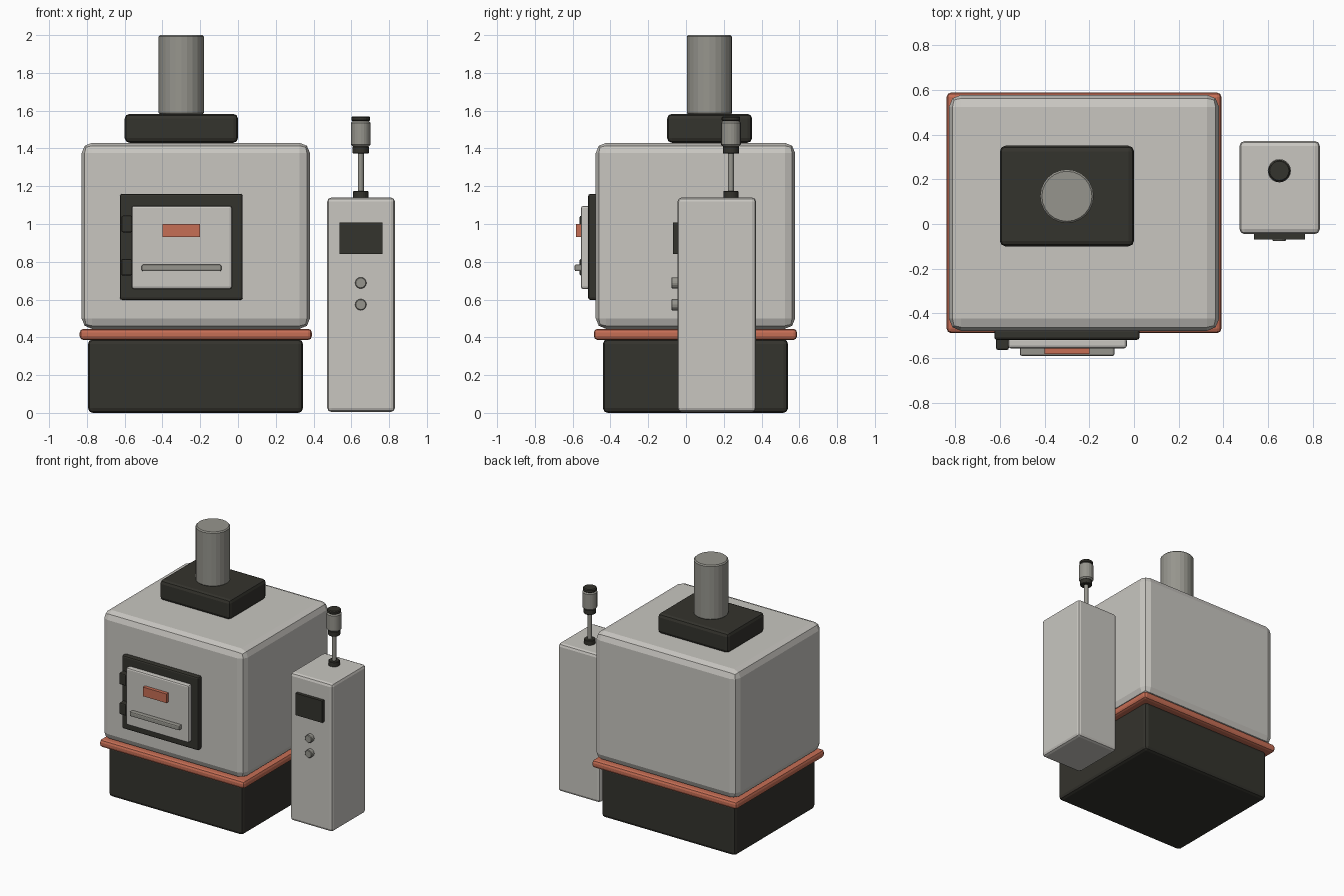
import bpy
import bmesh
from mathutils import Matrix

if "Cube" in bpy.data.objects:
    bpy.data.objects.remove(bpy.data.objects["Cube"])


def material(name, rgb):
    m = bpy.data.materials.new(name)
    m.diffuse_color = (*rgb, 1.0)
    m.use_nodes = True
    m.node_tree.nodes["Principled BSDF"].inputs["Base Color"].default_value = m.diffuse_color
    return m


LIGHT = material("light grey enamel", (0.58, 0.565, 0.53))
DARK = material("charcoal", (0.034, 0.033, 0.026))
ORANGE = material("burnt orange", (0.565, 0.156, 0.091))
STEEL = material("steel grey", (0.305, 0.30, 0.267))


def finish(bm, name, mat, bevel, segments):
    """Bevel the sharp edges and turn the bmesh into an object."""
    if bevel:
        sharp = [e for e in bm.edges if e.calc_face_angle(0) > 0.7]
        bmesh.ops.bevel(bm, geom=sharp, offset=bevel, segments=segments,
                        profile=0.5, affect='EDGES', clamp_overlap=True)
    bmesh.ops.recalc_face_normals(bm, faces=bm.faces)
    mesh = bpy.data.meshes.new(name)
    bm.to_mesh(mesh)
    bm.free()
    mesh.materials.append(mat)
    ob = bpy.data.objects.new(name, mesh)
    bpy.context.collection.objects.link(ob)
    return ob


def box(name, x, y, z, mat, bevel=0.0, segments=2):
    """Box from (min, max) ranges on each axis."""
    bm = bmesh.new()
    bmesh.ops.create_cube(bm, size=1)
    for v in bm.verts:
        v.co = [(r[0] + r[1]) / 2 + c * (r[1] - r[0])
                for r, c in zip((x, y, z), v.co)]
    return finish(bm, name, mat, bevel, segments)


def cylinder(name, centre, radius, length, mat, bevel=0.0, sides=24, axis='Z'):
    bm = bmesh.new()
    bmesh.ops.create_cone(bm, cap_ends=True, segments=sides, radius1=radius,
                          radius2=radius, depth=length)
    if axis == 'Y':
        bmesh.ops.rotate(bm, verts=bm.verts, matrix=Matrix.Rotation(1.5707963, 3, 'X'))
    bmesh.ops.translate(bm, verts=bm.verts, vec=centre)
    return finish(bm, name, mat, bevel, 1)


# Furnace body
box("base", (-0.794, 0.344), (-0.44, 0.54), (0.0, 0.39), DARK, 0.025)
box("trim_band", (-0.838, 0.391), (-0.488, 0.588), (0.386, 0.445), ORANGE, 0.02)
box("furnace_body", (-0.828, 0.381), (-0.478, 0.578), (0.445, 1.43), LIGHT, 0.055)

# Chimney
box("chimney_plinth", (-0.60, 0.0), (-0.10, 0.35), (1.43, 1.583), DARK, 0.025)
cylinder("chimney_pipe", (-0.30, 0.124, 1.79), 0.12, 0.42, STEEL, 0.008)

# Door
box("door_frame", (-0.625, 0.025), (-0.518, -0.47), (0.598, 1.16), DARK, 0.012)
box("door_panel", (-0.563, -0.032), (-0.556, -0.51), (0.656, 1.096), LIGHT, 0.012)
box("door_plate", (-0.40, -0.20), (-0.582, -0.55), (0.93, 1.0), ORANGE)
box("door_handle", (-0.51, -0.088), (-0.59, -0.55), (0.75, 0.785), STEEL, 0.008)
for i, z in enumerate((0.771, 1.0)):
    box(f"door_hinge_{i + 1}", (-0.617, -0.56), (-0.563, -0.51),
        (z - 0.044, z + 0.044), DARK, 0.008)

# Control cabinet
box("control_cabinet", (0.472, 0.831), (-0.045, 0.371), (0.005, 1.14), LIGHT, 0.022)
box("control_screen", (0.537, 0.764), (-0.07, -0.03), (0.84, 1.008), DARK)
for i, z in enumerate((0.573, 0.688)):
    cylinder(f"control_knob_{i + 1}", (0.65, -0.055, z), 0.03, 0.044, STEEL,
             0.004, 16, 'Y')

# Signal lamp on the cabinet: name, radius, bottom, top, material, bevel
for name, r, z0, z1, mat, bev in (
        ("lamp_foot", 0.04, 1.135, 1.176, DARK, 0.004),
        ("lamp_pole", 0.016, 1.17, 1.38, STEEL, 0.0),
        ("lamp_collar", 0.043, 1.372, 1.412, DARK, 0.004),
        ("lamp_body", 0.052, 1.41, 1.546, STEEL, 0.01),
        ("lamp_cap", 0.049, 1.544, 1.57, DARK, 0.006)):
    cylinder(name, (0.65, 0.238, (z0 + z1) / 2), r, z1 - z0, mat, bev, 20)
